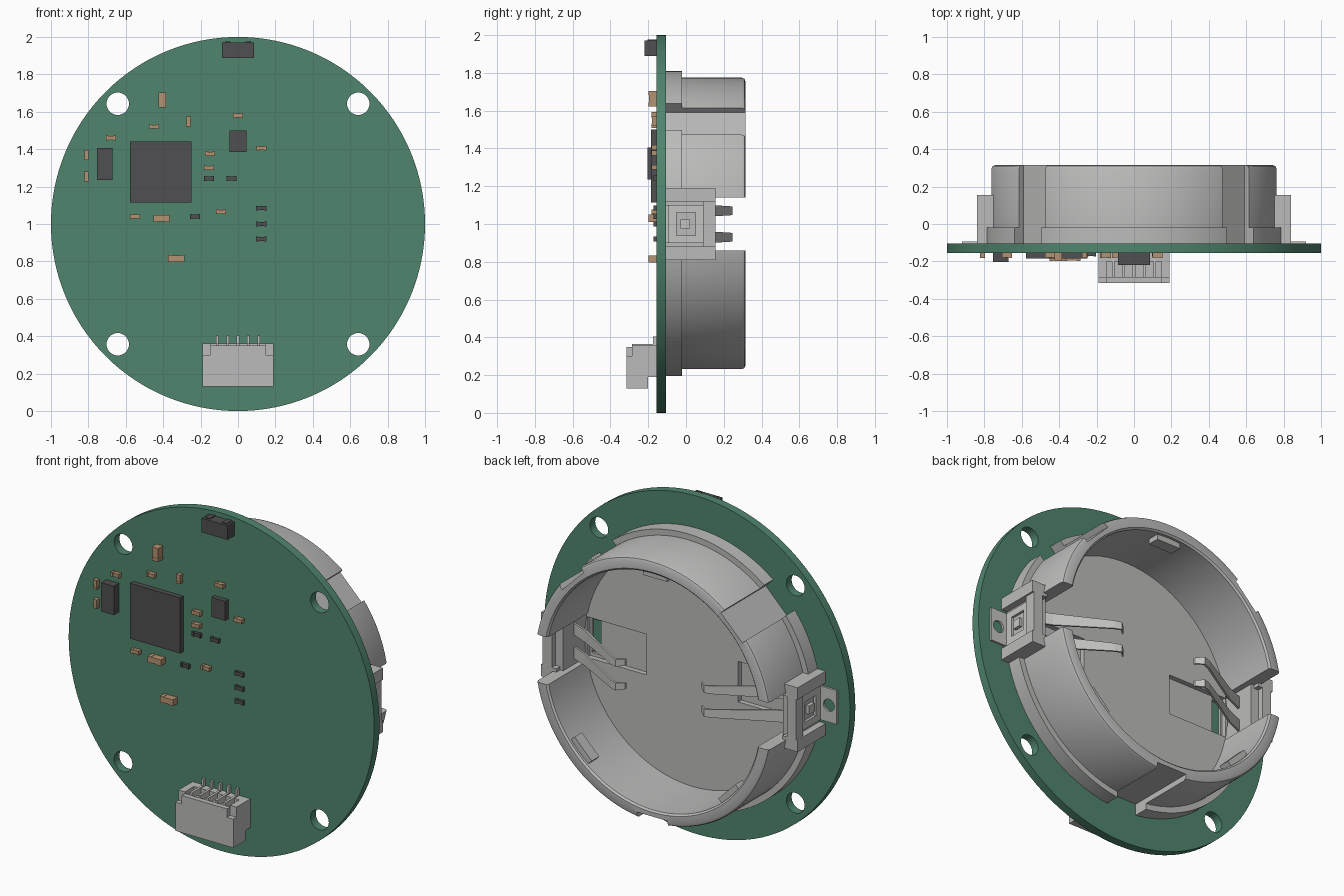
import bpy, bmesh
from math import pi, sin, cos, radians
from mathutils import Matrix, Vector

old = bpy.data.objects.get("Cube")
if old:
    bpy.data.objects.remove(old, do_unlink=True)


def material(name, rgb):
    m = bpy.data.materials.new(name)
    m.use_nodes = True
    m.diffuse_color = (*rgb, 1)
    bsdf = m.node_tree.nodes["Principled BSDF"]
    bsdf.inputs["Base Color"].default_value = (*rgb, 1)
    bsdf.inputs["Roughness"].default_value = 0.6
    return m


GREEN = material("board green", (0.08, 0.235, 0.155))
GREY = material("plastic grey", (0.5, 0.5, 0.495))
METAL = material("contact metal", (0.56, 0.56, 0.55))
DARK = material("chip dark grey", (0.08, 0.078, 0.082))
TAN = material("capacitor tan", (0.46, 0.29, 0.165))

FRONT, BACK, MID = -0.155, -0.105, 1.0


def finish(name, bm, mat, smooth=False):
    bmesh.ops.recalc_face_normals(bm, faces=bm.faces)
    me = bpy.data.meshes.new(name)
    bm.to_mesh(me)
    bm.free()
    me.materials.append(mat)
    ob = bpy.data.objects.new(name, me)
    bpy.context.collection.objects.link(ob)
    if smooth:
        shade(ob)
    return ob


def activate(ob):
    for o in bpy.context.selected_objects:
        o.select_set(False)
    ob.select_set(True)
    bpy.context.view_layer.objects.active = ob


def shade(ob):
    activate(ob)
    bpy.ops.object.shade_smooth_by_angle(angle=radians(35))


def add_box(bm, x, y, z, turn=None):
    """Box from (min, max) ranges, optionally turned about the holder axis."""
    lo, hi = zip(x, y, z)
    lo, hi = Vector(lo), Vector(hi)
    mat = Matrix.Translation((lo + hi) / 2) @ Matrix.Diagonal((*(hi - lo), 1))
    if turn is not None:
        mat = Matrix.Translation((0, 0, MID)) @ Matrix.Rotation(-turn, 4, 'Y') @ mat
    bmesh.ops.create_cube(bm, size=1, matrix=mat)


def side(s, a, b):
    return (min(s * a, s * b), max(s * a, s * b))


def box(name, x, y, z, mat, turn=None):
    bm = bmesh.new()
    add_box(bm, x, y, z, turn)
    return finish(name, bm, mat)


def lathe(name, profile, mat, closed=True, steps=96):
    """Turn an (r, y) outline about the holder axis."""
    bm = bmesh.new()
    rings = [[bm.verts.new((r * cos(2 * pi * i / steps), y, MID + r * sin(2 * pi * i / steps)))
              for r, y in profile] for i in range(steps)]
    n = len(profile)
    for i in range(steps):
        a, b = rings[i], rings[(i + 1) % steps]
        for j in range(n if closed else n - 1):
            k = (j + 1) % n
            bm.faces.new((a[j], a[k], b[k], b[j]))
    if not closed:
        for j in (0, n - 1):
            bm.faces.new([ring[j] for ring in rings])
    return finish(name, bm, mat)


def add_rod(bm, x, z, r, y0, y1, steps=32):
    m = Matrix.Translation((x, (y0 + y1) / 2, z)) @ Matrix.Rotation(pi / 2, 4, 'X')
    bmesh.ops.create_cone(bm, cap_ends=True, segments=steps, radius1=r, radius2=r,
                          depth=y1 - y0, matrix=m)


def cut(ob, bm):
    """Subtract the shapes in bm from ob."""
    cutter = finish("cutter", bm, ob.data.materials[0])
    cutter.hide_render = True
    mod = ob.modifiers.new("cut", 'BOOLEAN')
    mod.object, mod.operation, mod.solver = cutter, 'DIFFERENCE', 'EXACT'
    mod.use_self = True
    activate(ob)
    bpy.ops.object.modifier_apply(modifier=mod.name)
    bpy.data.objects.remove(cutter, do_unlink=True)


# Circuit board with four mounting holes
board = lathe("circuit_board", [(1, FRONT), (1, BACK)], GREEN, closed=False, steps=128)
bm = bmesh.new()
for sx in (-1, 1):
    for sz in (-1, 1):
        add_rod(bm, sx * 0.643, MID + sz * 0.643, 0.06, -0.3, 0)
cut(board, bm)
shade(board)

# Battery holder wall: flange, rounded rim, side gaps and three outer grooves
wall = lathe("holder_wall", [(0.7, BACK), (0.81, BACK), (0.81, -0.02), (0.775, -0.02),
                             (0.775, 0.295), (0.769, 0.309), (0.755, 0.315),
                             (0.71, 0.315), (0.7, 0.305)], GREY)
bm = bmesh.new()
for s in (-1, 1):
    add_box(bm, side(s, 0.5, 1), (-0.2, 0.5), (0.86, 1.14))
for deg in (45, 135, -90):
    add_box(bm, (0.735, 0.9), (-0.2, 0.5), (-0.1, 0.1), radians(deg))
cut(wall, bm)
shade(wall)

# Inner retaining lips between the grooves
for i, deg in enumerate((90, -45, -135)):
    box(f"retaining_lip_{i + 1}", (0.665, 0.71), (0.22, 0.29), (-0.08, 0.08), GREY, radians(deg))

# Holder floor with recesses under the springs
floor = lathe("holder_floor", [(0.705, BACK), (0.705, -0.06)], GREY, closed=False)
bm = bmesh.new()
for s in (-1, 1):
    add_box(bm, side(s, 0.3, 0.69), (-0.09, 0), (0.88, 1.12))
cut(floor, bm)
bm = bmesh.new()
for s in (-1, 1):
    add_box(bm, side(s, 0.62, 0.68), (-0.2, 0), (0.9, 1.1))
cut(floor, bm)

# Terminals on both sides
for s, tag in ((1, "left"), (-1, "right")):
    bm = bmesh.new()
    add_box(bm, side(s, 0.72, 0.8), (BACK, 0.12), (0.86, 1.14))
    for z in ((0.81, 0.88), (1.12, 1.19)):
        add_box(bm, side(s, 0.74, 0.84), (BACK, 0.155), z)
    add_box(bm, side(s, 0.77, 0.83), (0.09, 0.155), (0.87, 1.13))
    finish(f"{tag}_terminal_block", bm, GREY)

    plate = box(f"{tag}_contact_plate", side(s, 0.8, 0.815), (BACK, 0.09), (0.9, 1.1), METAL)
    bm = bmesh.new()
    add_box(bm, side(s, 0.7, 0.9), (-0.05, 0.05), (0.94, 1.06))
    cut(plate, bm)
    box(f"{tag}_plate_hook", side(s, 0.8, 0.82), (-0.03, 0.02), (0.975, 1.025), METAL)

    tab = box(f"{tag}_solder_tab", side(s, 0.8, 0.92), (BACK, -0.093), (0.9, 1.1), METAL)
    bm = bmesh.new()
    add_rod(bm, s * 0.87, MID, 0.036, -0.2, 0)
    cut(tab, bm)

    # Spring fingers rising towards the middle, with a rounded tip
    for n, z in enumerate((0.93, 1.07)):
        bm = bmesh.new()
        path = [(0.74, 0.0), (0.62, 0.05), (0.33, 0.22), (0.29, 0.235), (0.25, 0.2)]
        width = [0.035, 0.035, 0.024, 0.022, 0.018]
        rows = [[bm.verts.new((s * x, y + t, z + d * w)) for d, t in
                 ((-1, 0), (1, 0), (1, 0.012), (-1, 0.012))] for (x, y), w in zip(path, width)]
        for a, b in zip(rows, rows[1:]):
            for j in range(4):
                k = (j + 1) % 4
                bm.faces.new((a[j], a[k], b[k], b[j]))
        bm.faces.new(rows[0])
        bm.faces.new(rows[-1])
        finish(f"{tag}_spring_finger_{n + 1}", bm, METAL)


def chip(name, x, z, w, h, depth, mat, ends=False):
    """Surface part on the front; ends adds thicker terminals on the long axis."""
    bm = bmesh.new()
    inset = 0.002 if ends else 0
    add_box(bm, (x - w / 2 + inset, x + w / 2 - inset), (FRONT - depth + inset, FRONT),
            (z - h / 2 + inset, z + h / 2 - inset))
    if ends:
        for s in (-1, 1):
            cx, cz = (x + s * w * 0.38, z) if w > h else (x, z + s * h * 0.38)
            ww, hh = (w * 0.24, h) if w > h else (w, h * 0.24)
            add_box(bm, (cx - ww / 2, cx + ww / 2), (FRONT - depth, FRONT),
                    (cz - hh / 2, cz + hh / 2))
    return finish(name, bm, mat)


# Large parts on the front
chip("main_chip", -0.413, 1.278, 0.328, 0.328, 0.03, DARK)
chip("small_chip", 0, 1.443, 0.09, 0.115, 0.03, DARK)
chip("crystal", -0.712, 1.32, 0.083, 0.17, 0.048, DARK)
chip("top_switch", 0, 1.93, 0.17, 0.083, 0.065, DARK)
for s in (-1, 1):
    chip("switch_peg", s * 0.055, 1.972, 0.03, 0.008, 0.05, DARK)

# Small capacitors, lying and upright
wide = [(-0.45, 1.52), (-0.68, 1.46), (0, 1.58), (0.125, 1.405), (-0.15, 1.375),
        (-0.155, 1.3), (-0.55, 1.04), (-0.09, 1.065)]
for x, z in wide:
    chip("small_capacitor", x, z, 0.053, 0.025, 0.027, TAN, True)
for x, z in [(-0.265, 1.547), (-0.81, 1.37), (-0.81, 1.255)]:
    chip("upright_capacitor", x, z, 0.025, 0.053, 0.027, TAN, True)
for x, z in [(-0.41, 1.03), (-0.33, 0.815)]:
    chip("large_capacitor", x, z, 0.086, 0.038, 0.043, TAN, True)
chip("tall_capacitor", -0.405, 1.663, 0.042, 0.08, 0.043, TAN, True)

# Resistors
for x, z in [(-0.155, 1.243), (-0.035, 1.243), (-0.23, 1.04),
             (0.125, 1.085), (0.125, 1.0), (0.125, 0.92)]:
    chip("resistor", x, z, 0.055, 0.025, 0.018, DARK, True)

# Cable connector: stepped shell, side ears and five bent pins
bm = bmesh.new()
add_box(bm, (-0.19, 0.19), (-0.315, -0.2), (0.13, 0.3))
add_box(bm, (-0.19, 0.19), (-0.2, FRONT), (0.19, 0.3))
add_box(bm, (-0.148, 0.148), (-0.315, -0.285), (0.3, 0.35))
add_box(bm, (-0.19, 0.19), (-0.2, FRONT), (0.3, 0.36))
add_box(bm, (-0.148, 0.148), (-0.285, -0.2), (0.3, 0.33))
for s in (-1, 1):
    add_box(bm, side(s, 0.148, 0.19), (-0.285, -0.2), (0.3, 0.36))
finish("connector_shell", bm, GREY)
for i in range(-2, 3):
    x = (i * 0.055 - 0.007, i * 0.055 + 0.007)
    bm = bmesh.new()
    add_box(bm, x, (-0.285, -0.16), (0.33, 0.365))
    add_box(bm, x, (-0.175, FRONT), (0.35, 0.405))
    finish(f"connector_pin_{i + 3}", bm, METAL)
